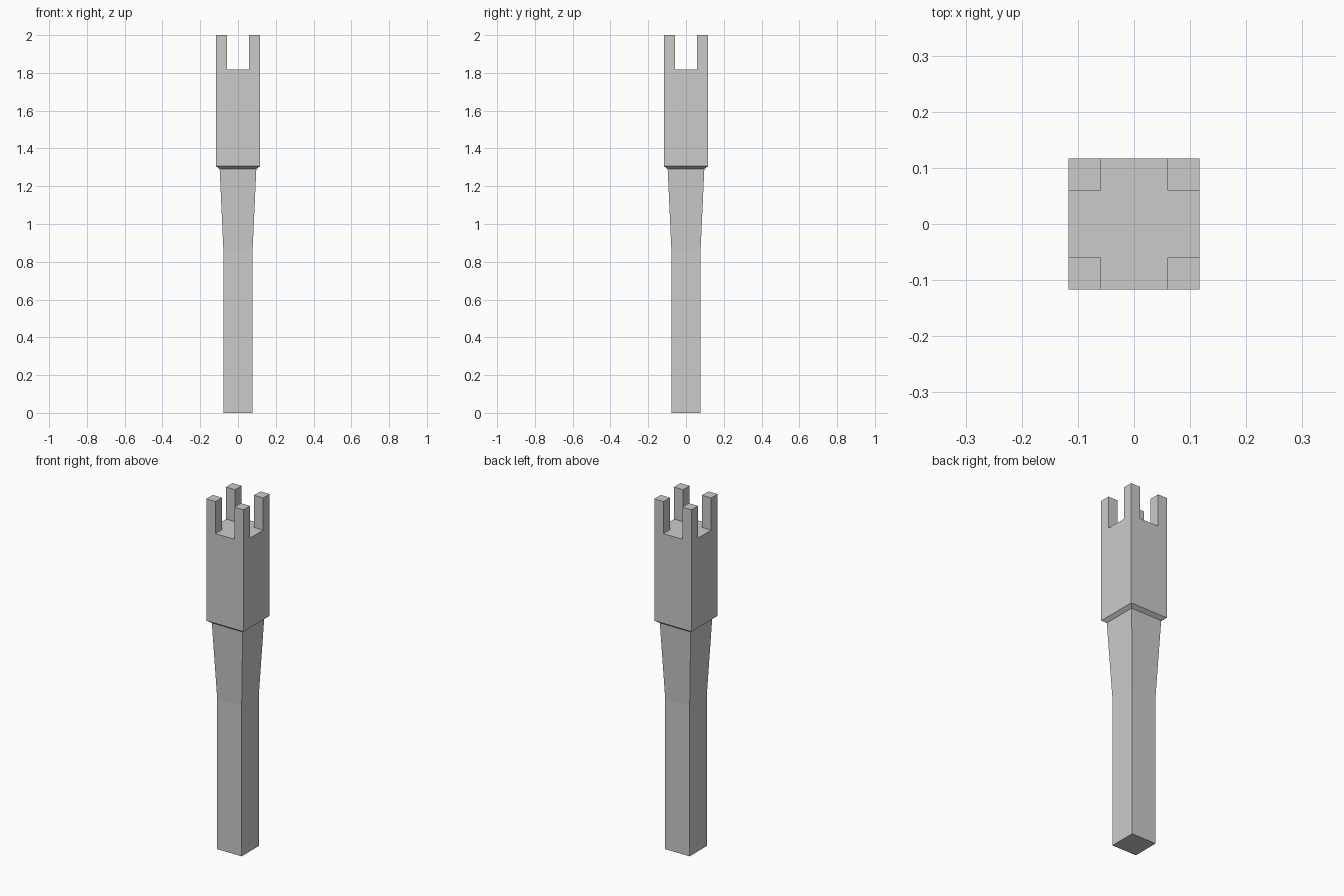
import bpy, bmesh

if "Cube" in bpy.data.objects:
    bpy.data.objects.remove(bpy.data.objects["Cube"])

HEAD = 0.117      # half width of the head
NOTCH = 0.0595    # half width of the crossing notches
FLOOR, TOP = 1.817, 2.0


def new_object(name, bm):
    bmesh.ops.recalc_face_normals(bm, faces=bm.faces)
    mesh = bpy.data.meshes.new(name)
    bm.to_mesh(mesh)
    bm.free()
    obj = bpy.data.objects.new(name, mesh)
    bpy.context.collection.objects.link(obj)
    return obj


# Square post: shaft, flared neck, undercut and head, as (half width, z) sections
profile = [(0.077, 0), (0.077, 0.855), (0.097, 1.291), (HEAD, 1.306), (HEAD, FLOOR)]
bm = bmesh.new()
rings = [[bm.verts.new((sx * r, sy * r, z))
          for sx, sy in ((-1, -1), (1, -1), (1, 1), (-1, 1))] for r, z in profile]
for low, high in zip(rings, rings[1:]):
    for i in range(4):
        j = (i + 1) % 4
        bm.faces.new((low[i], low[j], high[j], high[i]))
bm.faces.new(rings[0][::-1])

# Cross-shaped notch floor and corner prongs, raised from a 3 x 3 cap
cuts = [-HEAD, -NOTCH, NOTCH, HEAD]
grid = [[bm.verts.new((x, y, FLOOR)) for y in cuts] for x in cuts]
corners = []
for i in range(3):
    for j in range(3):
        face = bm.faces.new((grid[i][j], grid[i + 1][j], grid[i + 1][j + 1], grid[i][j + 1]))
        if i != 1 and j != 1:
            corners.append(face)
for face in corners:
    raised = bmesh.ops.extrude_discrete_faces(bm, faces=[face])["faces"][0]
    bmesh.ops.translate(bm, verts=raised.verts, vec=(0, 0, TOP - FLOOR))

bmesh.ops.remove_doubles(bm, verts=bm.verts, dist=0.0001)
new_object("notched_post", bm)
